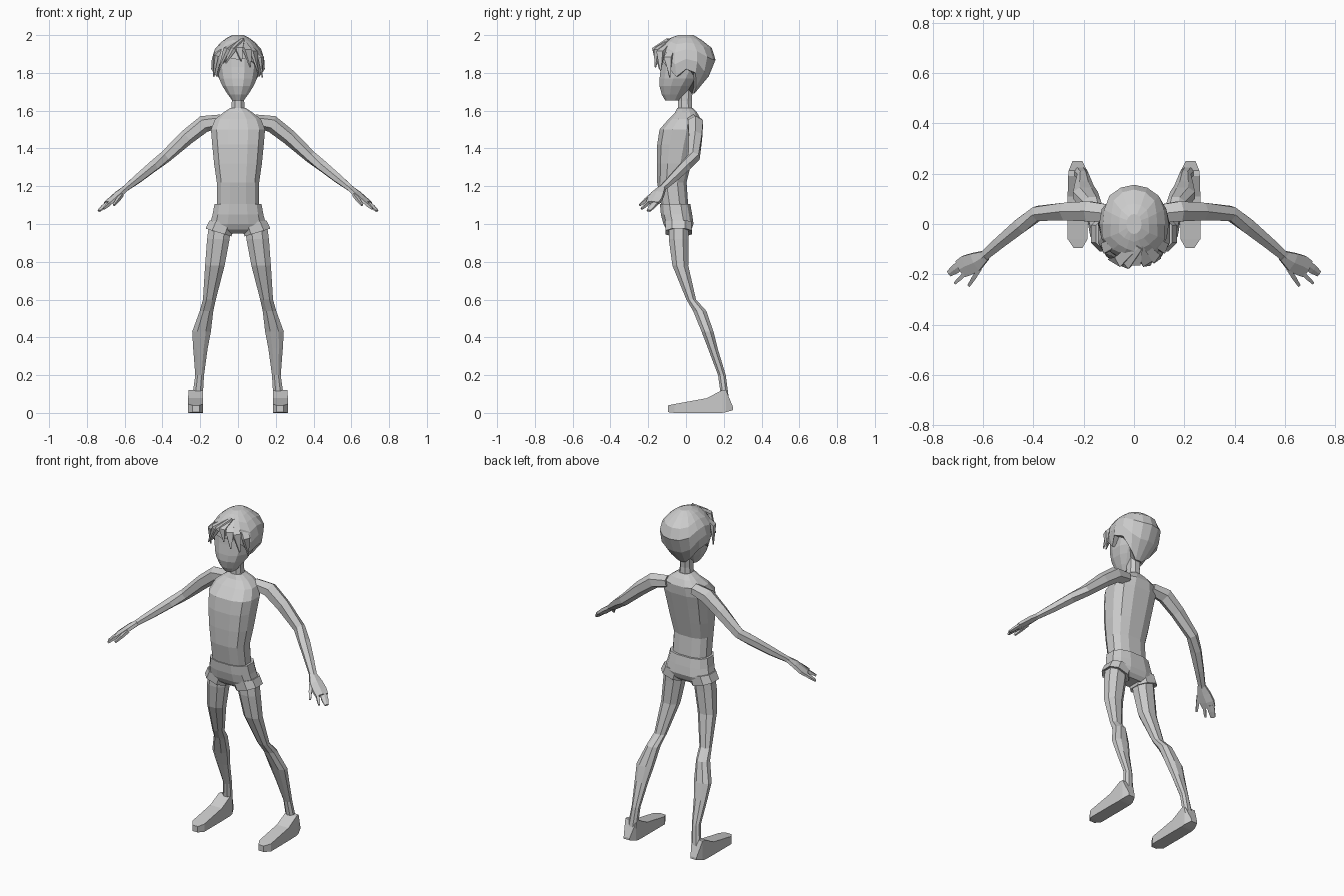
import bpy, bmesh, math
from mathutils import Vector

clay = bpy.data.materials.new("light_grey")
clay.diffuse_color = (0.6, 0.6, 0.6, 1)


def build(name, rings, mirror=False):
    """Bridge closed rings of points into a capped, flat-shaded skin."""
    bm = bmesh.new()
    loops = [[bm.verts.new(p) for p in r] for r in rings]
    n = len(loops[0])
    for a, b in zip(loops, loops[1:]):
        for i in range(n):
            j = (i + 1) % n
            bm.faces.new((a[i], a[j], b[j], b[i]))
    bm.faces.new(loops[0])
    bm.faces.new(loops[-1])
    bmesh.ops.recalc_face_normals(bm, faces=bm.faces)
    me = bpy.data.meshes.new(name)
    bm.to_mesh(me)
    bm.free()
    me.materials.append(clay)
    ob = bpy.data.objects.new(name, me)
    bpy.context.collection.objects.link(ob)
    if mirror:
        ob.modifiers.new("mirror", 'MIRROR').use_mirror_merge = False
    return ob


def oval(x0, x1, y0, y1, z, n=10, p=0.8, tilt=0.0):
    """Horizontal rounded ring filling a box; tilt raises the outer side."""
    pts = []
    for i in range(n):
        a = 2 * math.pi * (i + 0.5) / n
        c, s = math.cos(a), math.sin(a)
        c, s = math.copysign(abs(c) ** p, c), math.copysign(abs(s) ** p, s)
        pts.append(((x0 + x1) / 2 + c * (x1 - x0) / 2,
                    (y0 + y1) / 2 + s * (y1 - y0) / 2, z + c * tilt))
    return pts


def column(name, rows, n=12, p=0.75):
    """Centred stack of ovals from (z, half width, front y, back y)."""
    return build(name, [oval(-w, w, f, b, z, n, p) for z, w, f, b in rows])


def tube(name, pts, n=6, mirror=True):
    """Limb along points (x, y, z, sideways radius, vertical radius)."""
    cs = [Vector(p[:3]) for p in pts]
    rings = []
    for k, p in enumerate(pts):
        t = (cs[min(k + 1, len(cs) - 1)] - cs[max(k - 1, 0)]).normalized()
        u = t.cross(Vector((0, 0, 1))).normalized()
        v = u.cross(t)
        angs = [2 * math.pi * (i + 0.5) / n for i in range(n)]
        rings.append([cs[k] + u * p[3] * math.cos(a) + v * p[4] * math.sin(a)
                      for a in angs])
    return build(name, rings, mirror)


# Torso and neck
column("torso", [
    (1.08, 0.115, -0.13, 0.015), (1.22, 0.115, -0.155, 0.005),
    (1.32, 0.13, -0.157, 0.03), (1.42, 0.14, -0.155, 0.055),
    (1.50, 0.147, -0.143, 0.075), (1.555, 0.125, -0.095, 0.08),
    (1.59, 0.08, -0.06, 0.06), (1.615, 0.04, -0.047, 0.037)])
column("neck", [(1.59, 0.04, -0.047, 0.037), (1.65, 0.035, -0.045, 0.033),
                (1.73, 0.037, -0.05, 0.04)], 8, 0.85)

# Shorts: hips with a flared cuff round each thigh
column("shorts", [
    (1.105, 0.128, -0.14, 0.025), (1.05, 0.138, -0.135, 0.035),
    (1.0, 0.152, -0.122, 0.042), (0.97, 0.15, -0.105, 0.03),
    (0.95, 0.11, -0.08, 0.01)])
build("shorts_cuff", [
    oval(0.01, 0.155, -0.115, 0.035, 1.01, 8, 0.8, 0.01),
    oval(0.03, 0.176, -0.113, 0.035, 0.955, 8, 0.8, 0.022),
    oval(0.045, 0.165, -0.10, 0.02, 0.96, 8, 0.8, 0.02)], True)

# Legs, from thigh to ankle
legs = [
    (0.98, 0.035, 0.16, -0.095, 0.018), (0.92, 0.04, 0.168, -0.095, 0.016),
    (0.78, 0.067, 0.178, -0.075, 0.015), (0.60, 0.115, 0.188, 0.0, 0.055),
    (0.54, 0.128, 0.205, 0.035, 0.11), (0.43, 0.14, 0.246, 0.08, 0.148),
    (0.34, 0.158, 0.24, 0.115, 0.17), (0.20, 0.178, 0.228, 0.168, 0.212),
    (0.08, 0.185, 0.245, 0.185, 0.228)]
build("leg", [oval(a, b, c, d, z, 8, 0.9) for z, a, b, c, d in legs], True)

# Feet: boxy slices from heel to toe
feet = [
    (0.25, 0.205, 0.245, 0.015, 0.028), (0.212, 0.187, 0.26, 0.004, 0.12),
    (0.19, 0.186, 0.262, 0.0, 0.12), (0.11, 0.185, 0.264, 0.0, 0.078),
    (-0.06, 0.185, 0.264, 0.0, 0.047), (-0.095, 0.205, 0.24, 0.004, 0.04)]
build("foot", [[(a, y, c), (b, y, c), (b, y, d), (a, y, d)]
               for y, a, b, c, d in feet], True)

# Arms, palms and fingers
tube("arm", [
    (0.09, 0.04, 1.545, 0.04, 0.035), (0.18, 0.05, 1.53, 0.046, 0.045),
    (0.27, 0.05, 1.46, 0.04, 0.041), (0.385, 0.042, 1.355, 0.033, 0.033),
    (0.45, -0.005, 1.305, 0.034, 0.031), (0.53, -0.07, 1.24, 0.028, 0.026),
    (0.60, -0.13, 1.185, 0.022, 0.017)])
tube("palm", [
    (0.59, -0.125, 1.192, 0.023, 0.017), (0.63, -0.15, 1.16, 0.043, 0.018),
    (0.665, -0.165, 1.13, 0.048, 0.016), (0.69, -0.178, 1.11, 0.042, 0.013)])
for name, base, tip, w in (
        ("outer_fingers", (0.685, -0.16, 1.115), (0.735, -0.197, 1.07), 0.022),
        ("middle_finger", (0.67, -0.195, 1.118), (0.712, -0.235, 1.08), 0.011),
        ("thumb", (0.615, -0.18, 1.155), (0.657, -0.245, 1.10), 0.012)):
    mid = [(a + b) / 2 for a, b in zip(base, tip)]
    tube(name, [(*base, w, 0.012), (*mid, w, 0.011),
                (*tip, w * 0.65, 0.007)], 4 if w < 0.02 else 6)

# Head
column("head", [
    (1.655, 0.032, -0.112, -0.03), (1.685, 0.055, -0.13, 0.0),
    (1.73, 0.085, -0.143, 0.04), (1.77, 0.103, -0.143, 0.075),
    (1.83, 0.115, -0.137, 0.11), (1.89, 0.118, -0.133, 0.115),
    (1.95, 0.09, -0.10, 0.08)], 12, 0.88)

# Hair cap: its lower edge rises from nape to ears, then over the brow
SHAPE = [(2.0, 0.03, -0.04, 0.04), (1.98, 0.07, -0.10, 0.075),
         (1.94, 0.115, -0.14, 0.13), (1.90, 0.137, -0.155, 0.163),
         (1.82, 0.142, -0.15, 0.145), (1.75, 0.11, -0.12, 0.10),
         (1.68, 0.05, -0.08, 0.035)]
EDGE = [1.69, 1.69, 1.725, 1.80, 1.82, 1.78, 1.84, 1.88, 1.87]


def hair_point(a, z, s=1.0):
    for (z1, *r1), (z0, *r0) in zip(SHAPE, SHAPE[1:]):
        if z >= z0:
            break
    f = (z - z0) / (z1 - z0)
    w, front, back = (b + (t - b) * f for t, b in zip(r1, r0))
    c = math.cos(a)
    return (s * w * math.sin(a), s * c * (back if c > 0 else -front), z)


hair = []
for t in (0, 0.08, 0.22, 0.42, 0.7, 1, 1.0001):
    row = []
    for i in range(16):
        e = EDGE[min(i, 16 - i)]
        row.append(hair_point(math.pi * i / 8, 2.0 - min(t, 1) * (2.0 - e),
                              0.78 if t > 1 else 1.0))
    hair.append(row)
build("hair", hair)

# Fringe: tapering tufts swept from the crown to pointed tips
tufts = [
    ((0.01, -0.08, 1.975), (-0.06, -0.148, 1.925), (-0.10, -0.14, 1.82)),
    ((0.02, -0.09, 1.975), (-0.03, -0.158, 1.925), (-0.065, -0.158, 1.85)),
    ((0.02, -0.09, 1.97), (0.005, -0.157, 1.93), (0.018, -0.162, 1.86)),
    ((0.02, -0.09, 1.97), (0.05, -0.152, 1.92), (0.065, -0.162, 1.83)),
    ((0.03, -0.08, 1.965), (0.085, -0.135, 1.91), (0.105, -0.135, 1.81)),
    ((0.06, -0.06, 1.95), (0.122, -0.095, 1.88), (0.128, -0.085, 1.775)),
    ((-0.05, -0.06, 1.955), (-0.118, -0.095, 1.89), (-0.128, -0.08, 1.78))]
for k, (root, mid, tip) in enumerate(tufts):
    tube("fringe_tuft_%d" % (k + 1), [(*root, 0.022, 0.012), (*mid, 0.03, 0.014),
                                      (*tip, 0.004, 0.004)], 4, False)
